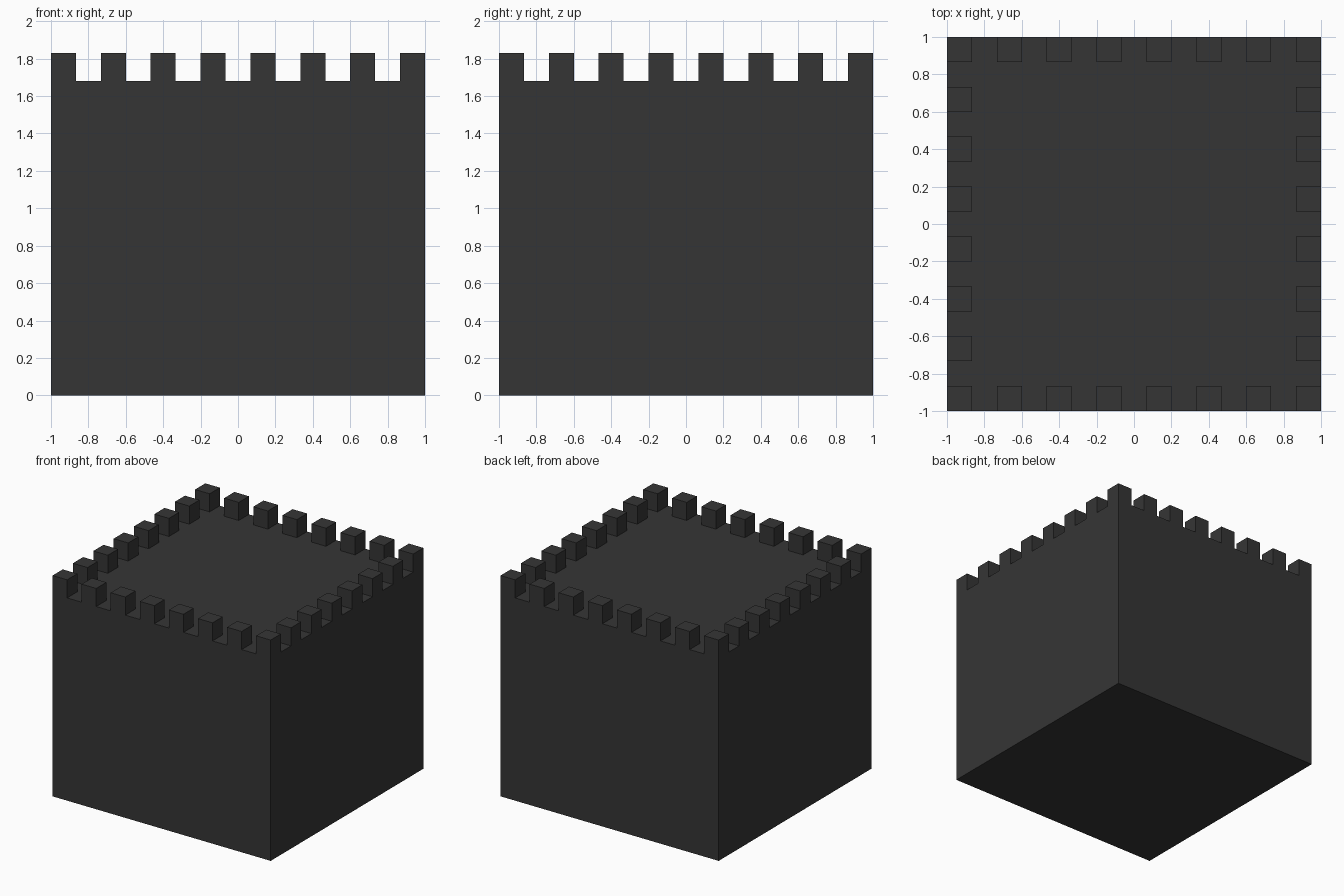
import bpy, bmesh
from mathutils import Matrix

if "Cube" in bpy.data.objects:
    bpy.data.objects.remove(bpy.data.objects["Cube"])

WALL_TOP, TOP = 1.68, 1.83
COUNT = 8                       # merlons per side
W = 2 / (2 * COUNT - 1)         # merlon width equals gap width

stone = bpy.data.materials.new("dark grey stone")
stone.diffuse_color = (0.036, 0.036, 0.036, 1)
stone.use_nodes = True
stone.node_tree.nodes["Principled BSDF"].inputs["Base Color"].default_value = stone.diffuse_color


def add_box(bm, center, size, open_bottom=False):
    m = Matrix.Translation(center) @ Matrix.Diagonal((*size, 1))
    verts = bmesh.ops.create_cube(bm, size=1, matrix=m)["verts"]
    if open_bottom:
        faces = {f for v in verts for f in v.link_faces}
        bmesh.ops.delete(bm, geom=[min(faces, key=lambda f: f.calc_center_median().z)],
                         context='FACES_ONLY')


def make_object(name, bm):
    me = bpy.data.meshes.new(name)
    bm.to_mesh(me)
    bm.free()
    me.materials.append(stone)
    bpy.context.collection.objects.link(bpy.data.objects.new(name, me))


# solid tower block
bm = bmesh.new()
add_box(bm, (0, 0, WALL_TOP / 2), (2, 2, WALL_TOP))
make_object("tower_block", bm)

# merlons around the roof edge
bm = bmesh.new()
for i in range(COUNT):
    for j in range(COUNT):
        if i in (0, COUNT - 1) or j in (0, COUNT - 1):
            x, y = (-1 + W * (2 * k + 0.5) for k in (i, j))
            add_box(bm, (x, y, (WALL_TOP + TOP) / 2), (W, W, TOP - WALL_TOP), True)
make_object("battlements", bm)
